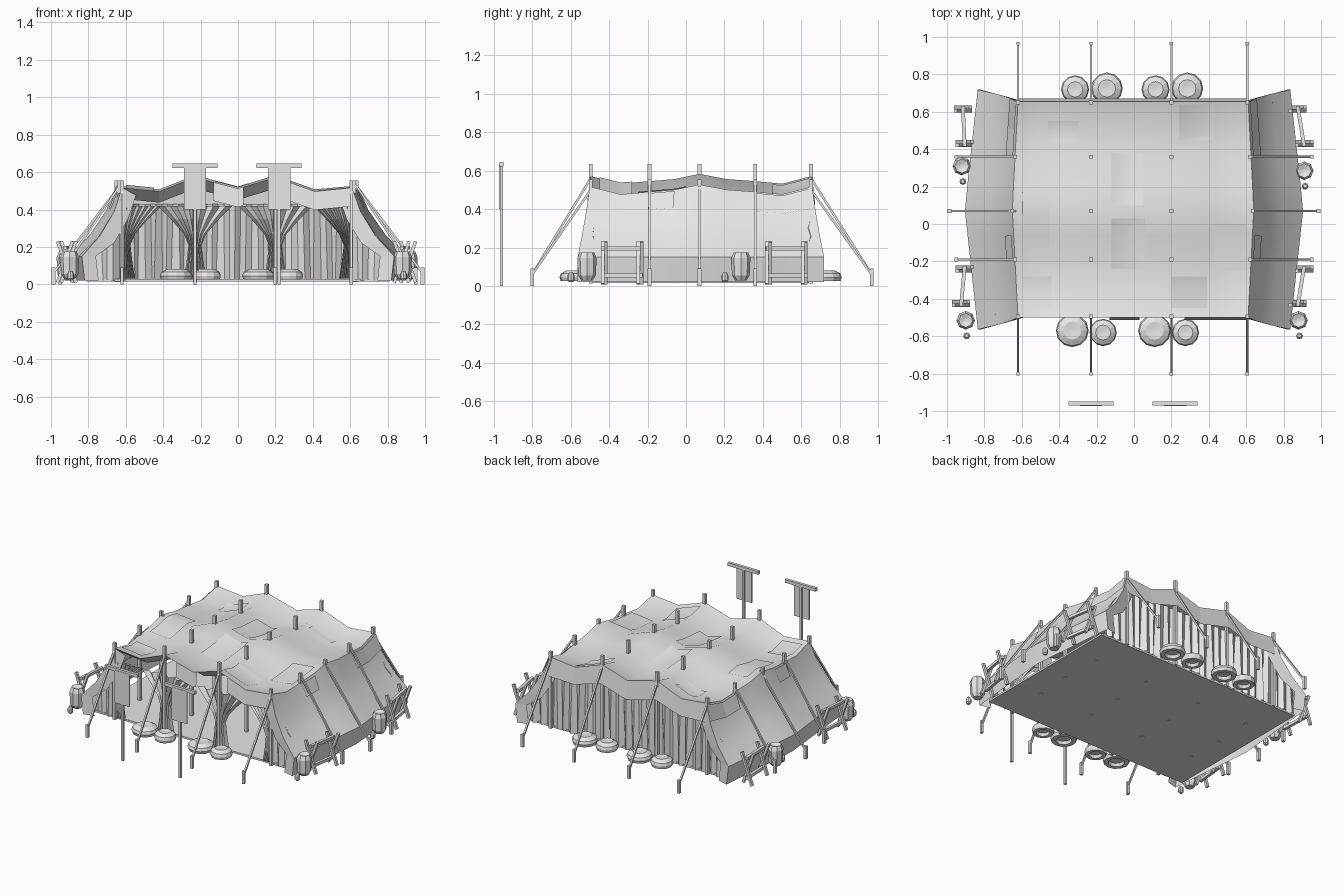
import bpy, math, random
from mathutils import Vector

random.seed(4)
if "Cube" in bpy.data.objects:
    bpy.data.objects.remove(bpy.data.objects["Cube"])

grey = bpy.data.materials.new("canvas_grey")
grey.use_nodes = True
grey.diffuse_color = (0.8, 0.8, 0.8, 1)
grey.node_tree.nodes["Principled BSDF"].inputs["Base Color"].default_value = (0.8, 0.8, 0.8, 1)


def make(name, verts, faces, smooth=False):
    me = bpy.data.meshes.new(name)
    me.from_pydata([tuple(v) for v in verts], [], faces)
    me.update()
    ob = bpy.data.objects.new(name, me)
    bpy.context.collection.objects.link(ob)
    me.materials.append(grey)
    if smooth:
        bpy.ops.object.select_all(action='DESELECT')
        ob.select_set(True)
        bpy.context.view_layer.objects.active = ob
        bpy.ops.object.shade_smooth_by_angle(angle=math.radians(45))
    return ob


def sheet(name, rows, smooth=False):
    """Surface through rows of points of equal length."""
    n = len(rows[0])
    faces = [(r * n + i, r * n + i + 1, (r + 1) * n + i + 1, (r + 1) * n + i)
             for r in range(len(rows) - 1) for i in range(n - 1)]
    return make(name, [p for row in rows for p in row], faces, smooth)


BOX_FACES = [(3, 2, 1, 0), (4, 5, 6, 7)] + [(i, (i + 1) % 4, (i + 1) % 4 + 4, i + 4) for i in range(4)]


def beam(name, a, b, w=0.016):
    """Square bar from a to b."""
    a, b = Vector(a), Vector(b)
    q = (b - a).to_track_quat('Z', 'Y')
    corners = [q @ Vector((sx * w / 2, sy * w / 2, 0))
               for sx, sy in ((-1, -1), (1, -1), (1, 1), (-1, 1))]
    return make(name, [a + c for c in corners] + [b + c for c in corners], BOX_FACES)


def box(name, x0, x1, y0, y1, z0, z1):
    v = [(x, y, z) for z in (z0, z1) for x, y in ((x0, y0), (x1, y0), (x1, y1), (x0, y1))]
    return make(name, v, BOX_FACES)


def lathe(name, cx, cy, profile, sides=10, pleat=0.0):
    verts, faces = [], []
    for r, z in profile:
        for i in range(sides):
            a = math.tau * i / sides
            k = r * (1 - pleat * (i % 2))
            verts.append((cx + k * math.cos(a), cy + k * math.sin(a), z))
    for j in range(len(profile) - 1):
        for i in range(sides):
            k = (i + 1) % sides
            faces.append((j * sides + i, j * sides + k, (j + 1) * sides + k, (j + 1) * sides + i))
    faces.append(tuple(reversed(range(sides))))
    faces.append(tuple(range((len(profile) - 1) * sides, len(profile) * sides)))
    return make(name, verts, faces)


def lerp(xs, vs, x):
    for i in range(len(xs) - 1):
        if x <= xs[i + 1] or i == len(xs) - 2:
            t = (x - xs[i]) / (xs[i + 1] - xs[i])
            return vs[i] + t * (vs[i + 1] - vs[i])


# Roof: peaks at the posts, sagging between them
RX = [-0.62, -0.42, -0.23, 0.0, 0.2, 0.41, 0.61]
RZ = [0.495, 0.475, 0.55, 0.49, 0.55, 0.475, 0.495]
RY = [-0.5, -0.34, -0.19, -0.06, 0.07, 0.21, 0.36, 0.5, 0.655]
DZ = [0.022, -0.018, -0.005, 0.006, 0.033, 0.006, -0.005, -0.018, 0.022]


def roof_z(x, y):
    return lerp(RX, RZ, x) + lerp(RY, DZ, y)


def bow(y):
    return 1 - abs(y - 0.08) / 0.58


def edge_x(x, y):
    return x * (1 + 0.05 * bow(y)) if abs(x) > 0.6 else x


sheet("roof", [[(edge_x(x, y), y, roof_z(x, y)) for x in RX] for y in RY], True)

# Sewn roof patches
for x0, y0, x1, y1 in [(-0.12, 0.1, 0.05, 0.38), (-0.12, -0.24, 0.06, 0.03), (0.24, 0.45, 0.42, 0.64),
                       (0.43, -0.25, 0.6, 0.0), (0.2, -0.45, 0.39, -0.28), (-0.46, 0.43, -0.3, 0.55),
                       (-0.6, -0.13, -0.45, 0.17), (-0.6, -0.45, -0.44, -0.28)]:
    px = [x0] + [x for x in RX if x0 < x < x1] + [x1]
    py = [y0] + [y for y in RY if y0 < y < y1] + [y1]
    sheet("roof_patch", [[(x, y, roof_z(x, y) + 0.006) for x in px] for y in py], True)

# Sloping side canopies with low side walls and turned-in end strips
for s, edge in ((-1, RX[0]), (1, RX[-1])):
    rows = []
    for y in RY:
        b = bow(y)
        ye = 0.08 + (y - 0.08) * 1.11
        top = Vector((edge_x(edge, y), y, roof_z(edge, y)))
        eave = Vector((s * (0.835 + 0.07 * b), ye, 0.15))
        sag = Vector((s * 0.022, 0, 0.018))
        rows.append([top, top.lerp(eave, 0.3) - sag, top.lerp(eave, 0.65) - sag, eave,
                     Vector((s * (0.82 + 0.06 * b), ye, 0.02))])
    sheet("side_canopy", rows, True)
    for row, d in ((rows[0], 1), (rows[-1], -1)):
        inner = [p + Vector((-s * 0.075, d * 0.02, -0.04 if i < 3 else 0)) for i, p in enumerate(row)]
        sheet("canopy_end_strip", [row, inner])
    # Patches on the slopes
    off = Vector((s * 0.006, 0, 0.005))
    for a, c, ts in ((2, 3, (0.1, 0.8)), (6, 8, (0.1, 0.9))):
        sheet("side_patch", [[r[0].lerp(r[1], t) + off for t in ts] for r in rows[a:c + 1]])


# Pleated cloth walls
def top_limit(x):
    return 0.43 if abs(x) < 0.62 else 0.43 - (abs(x) - 0.62) * 1.4


def pleats(name, x0, x1, y):
    n = int((x1 - x0) / 0.03)
    top, low = [], []
    for i in range(n + 1):
        x = x0 + (x1 - x0) * i / n
        d = (0.018 if i % 2 else -0.018) * random.uniform(0.4, 1.3)
        top.append((x, y + d * 0.4, top_limit(x)))
        low.append((x + random.uniform(-0.012, 0.012), y + d, 0.02))
    sheet(name, [low, top])


pleats("back_wall", -0.8, 0.8, 0.64)
pleats("front_end_wall_right", -0.8, -0.6, -0.48)
pleats("front_end_wall_left", 0.6, 0.8, -0.48)


# Tied front curtains, gathered at each post
def curtain(cx, a, b):
    rows = []
    for z, w in ((0.42, 0.2), (0.35, 0.13), (0.27, 0.06), (0.21, 0.035), (0.12, 0.045), (0.03, 0.06)):
        n = 12
        rows.append([(cx + w * (a + (b - a) * i / n), -0.485 + 0.014 * (-1) ** i, z) for i in range(n + 1)])
    sheet("tied_curtain", rows)


for cx, a, b in ((-0.61, 0, 1), (-0.23, -1, 1), (0.2, -1, 1), (0.6, -1, 0)):
    curtain(cx, a, b)


# Valances hanging from the roof edge
def valance(name, xs, y, tilt, drop=0.1):
    sheet(name, [[(x, y, roof_z(x, y)) for x in xs],
                 [(x, y + tilt, max(roof_z(x, y) - drop, 0.38)) for x in xs]])


valance("back_valance", RX, 0.655, 0.015, 0.13)
valance("front_valance_middle", [-0.13, 0.0, 0.03], -0.5, -0.012)
valance("front_valance_left", [0.27, 0.41, 0.61], -0.5, -0.012)
valance("front_valance_folded", [-0.62, -0.42, -0.23, -0.13], -0.5, 0.08, 0.06)
valance("front_valance_folded_small", [0.03, 0.2, 0.27], -0.5, 0.08, 0.06)

# Floor
box("floor", -0.81, 0.81, -0.485, 0.64, 0.015, 0.028)

# Posts, guy ropes and stakes
PX, PY = (-0.62, -0.23, 0.2, 0.605), (-0.495, -0.19, 0.07, 0.36, 0.65)
for x in PX:
    for y in PY:
        px = edge_x(x, y)
        beam("post", (px, y, 0.012), (px, y, 0.555 if abs(x) > 0.5 else 0.635), 0.02)
    for y, out in ((-0.495, -0.8), (0.65, 0.965)):
        z = 0.5 if abs(x) > 0.5 else 0.56
        beam("guy_rope", (x, y, z), (x, out, 0.06), 0.012)
        beam("stake", (x, out, 0), (x, out, 0.09), 0.018)
for s in (-1, 1):
    for y, out in ((-0.19, 0.95), (0.07, 0.987), (0.36, 0.95)):
        beam("guy_rope", (s * 0.63, y, 0.53), (s * out, y, 0.06), 0.012)
        beam("stake", (s * out, y, 0), (s * out, y, 0.09), 0.02)

# Sacks and small pots beside the tent
for x, y in ((-0.9, -0.515), (-0.92, 0.31), (0.88, -0.515), (0.91, 0.285)):
    lathe("sack", x, y, [(0.03, 0.03), (0.046, 0.055), (0.05, 0.145), (0.038, 0.175),
                         (0.01, 0.165)], 16, 0.1)
    lathe("small_pot", x + 0.005, y - 0.083, [(0.01, 0.02), (0.018, 0.03), (0.018, 0.055), (0.01, 0.07)], 8)

# Crossed-leg racks: rear and front ends of each
for x0, y0, x1, y1 in ((-0.925, -0.425, -0.905, -0.24), (-0.905, 0.43, -0.915, 0.615),
                       (0.875, -0.425, 0.91, -0.24), (0.91, 0.43, 0.875, 0.615)):
    for x, y in ((x0, y0), (x1, y1)):
        for d in (-1, 1):
            beam("rack_leg", (x - d * 0.04, y + d * 0.009, 0.01), (x + d * 0.04, y + d * 0.009, 0.23), 0.018)
    for z in (0.195, 0.055):
        beam("rack_rail", (x0, y0 - 0.015, z), (x1, y1 + 0.015, z), 0.02)

# Round cushions at front and back
for x, y, r in ((-0.33, -0.57, 0.088), (-0.165, -0.58, 0.073), (0.11, -0.57, 0.088), (0.275, -0.58, 0.073),
                (-0.315, 0.72, 0.075), (-0.145, 0.725, 0.085), (0.115, 0.72, 0.075), (0.285, 0.725, 0.085)):
    lathe("cushion", x, y, [(r * 0.5, 0.045), (r * 0.6, 0.025), (r * 0.92, 0.025), (r, 0.045),
                            (r * 0.92, 0.065), (r * 0.55, 0.082), (r * 0.1, 0.078)], 12)

# Standing banners
for x in (-0.23, 0.22):
    beam("banner_pole", (x, -0.96, 0), (x, -0.96, 0.63), 0.016)
    box("banner_cloth", x - 0.06, x + 0.06, -0.972, -0.964, 0.4, 0.63)
    box("banner_crossbar", x - 0.12, x + 0.12, -0.97, -0.95, 0.622, 0.645)
